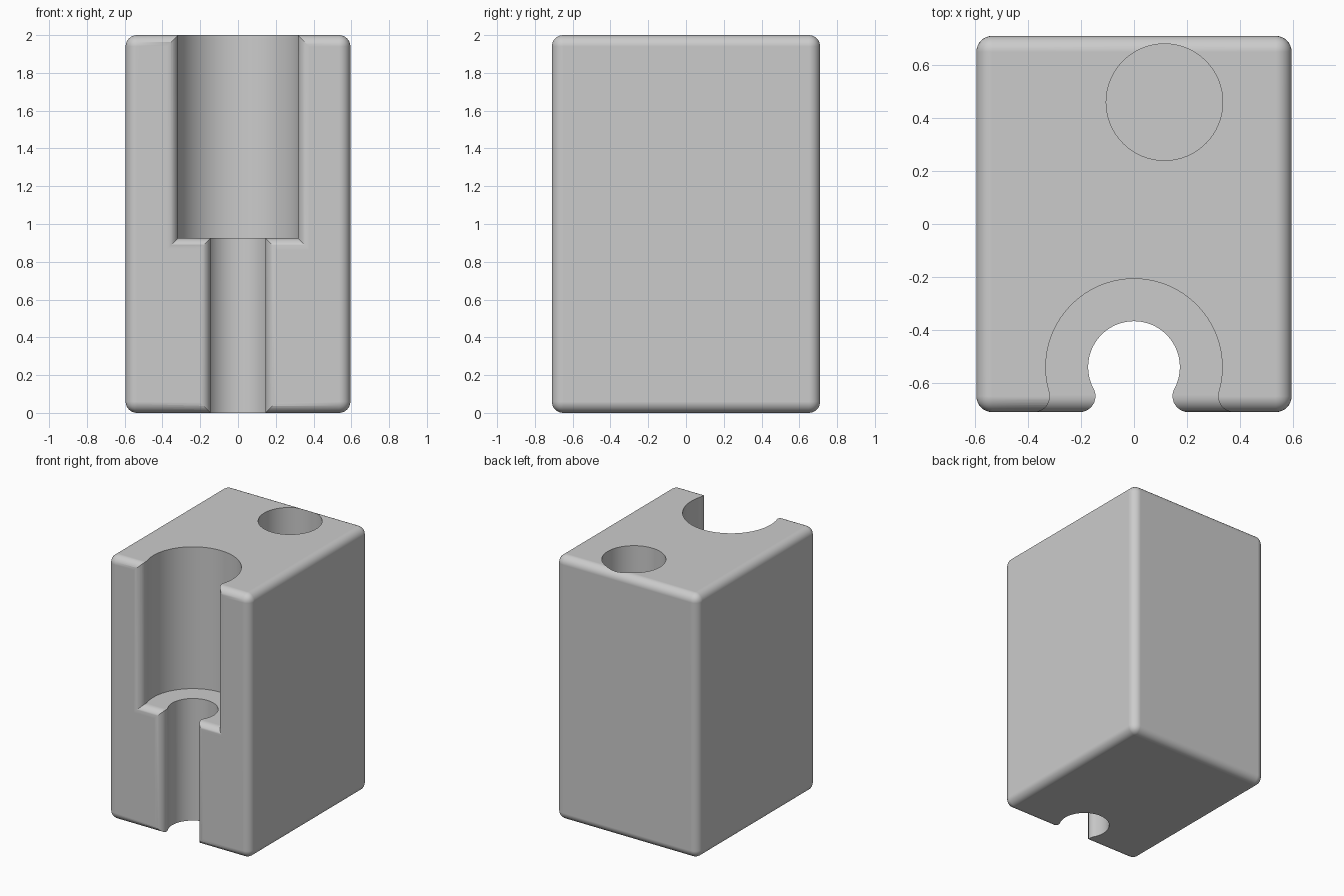
import bpy, bmesh
from math import sin, cos, pi, atan2, sqrt

HX, HY, H = 0.595, 0.71, 2.0      # half width, half depth, height
F = 0.06                          # edge rounding radius
BORE_Y = -0.54                    # centre of both front bores
LEDGE = 0.925                     # height of the step between the bores

cube = bpy.data.objects.get("Cube")
if cube:
    bpy.data.objects.remove(cube, do_unlink=True)

grey = bpy.data.materials.new("plain grey")
grey.use_nodes = True
grey.diffuse_color = (0.6, 0.6, 0.6, 1)
grey.node_tree.nodes["Principled BSDF"].inputs["Base Color"].default_value = (0.6, 0.6, 0.6, 1)


def make_object(name, bm):
    bmesh.ops.recalc_face_normals(bm, faces=bm.faces)
    mesh = bpy.data.meshes.new(name)
    bm.to_mesh(mesh)
    bm.free()
    mesh.materials.append(grey)
    obj = bpy.data.objects.new(name, mesh)
    bpy.context.collection.objects.link(obj)
    return obj


def bore_cutter(name, r, bottom, top):
    """Open bore whose mouth flares out through a rounded lip at the front."""
    lip_y = -HY + F
    dy = BORE_Y - lip_y
    lip_x = sqrt((r + F) ** 2 - dy ** 2)
    sweep = pi / 2 + atan2(dy, lip_x)
    steps = 32
    path = [(r * sin(t), BORE_Y + r * cos(t))
            for t in (sweep * (i + 0.5) / (steps + 0.5) for i in range(steps + 1))]
    start = atan2(dy, -lip_x)
    angles = [start + (pi - start) * i / 3 for i in range(1, 4)]
    angles += [pi + pi / 2 * i / 8 for i in range(1, 9)]
    path += [(lip_x + F * cos(a), lip_y + F * sin(a)) for a in angles]
    path.append((path[-1][0], -HY - 0.1))

    # Loft rectangles from the back of the bore to the open front
    bm = bmesh.new()
    rings = []
    for w, y in path:
        s = min(max(lip_y - y, 0), F)
        z = bottom - (F - sqrt(max(F * F - s * s, 0)))
        rings.append([bm.verts.new(p) for p in
                      ((-w, y, z), (w, y, z), (w, y, top), (-w, y, top))])
    for a, b in zip(rings, rings[1:]):
        for i in range(4):
            j = (i + 1) % 4
            bm.faces.new((a[i], a[j], b[j], b[i]))
    bm.faces.new(rings[0])
    bm.faces.new(rings[-1])
    return make_object(name, bm)


def hole_cutter(name, x, y, r, bottom, top):
    bm = bmesh.new()
    bmesh.ops.create_cone(bm, cap_ends=True, segments=64, radius1=r, radius2=r, depth=top - bottom)
    bmesh.ops.translate(bm, vec=(x, y, (top + bottom) / 2), verts=bm.verts)
    return make_object(name, bm)


# Rounded block
bm = bmesh.new()
bmesh.ops.create_cube(bm, size=1)
bmesh.ops.scale(bm, vec=(2 * HX, 2 * HY, H), verts=bm.verts)
bmesh.ops.translate(bm, vec=(0, 0, H / 2), verts=bm.verts)
bmesh.ops.bevel(bm, geom=bm.edges[:], offset=F, segments=8, profile=0.5, affect='EDGES')
block = make_object("holder_block", bm)

# Wide upper bore, narrow through bore, blind hole at the back
cutters = [
    bore_cutter("wide_bore_cutter", 0.333, LEDGE, H + 0.2),
    bore_cutter("narrow_bore_cutter", 0.173, -0.2, LEDGE + 0.4),
    hole_cutter("back_hole_cutter", 0.115, 0.46, 0.22, LEDGE, H + 0.2),
]
bpy.ops.object.select_all(action='DESELECT')
block.select_set(True)
bpy.context.view_layer.objects.active = block
for cutter in cutters:
    mod = block.modifiers.new(cutter.name, 'BOOLEAN')
    mod.operation = 'DIFFERENCE'
    mod.solver = 'EXACT'
    mod.object = cutter
    bpy.ops.object.modifier_apply(modifier=mod.name)
for cutter in cutters:
    bpy.data.objects.remove(cutter, do_unlink=True)

# Smooth rounded surfaces, crisp bore rims, flat large faces
bpy.ops.object.shade_smooth_by_angle(angle=pi / 6)
normals = block.modifiers.new("flat_faces", 'WEIGHTED_NORMAL')
normals.keep_sharp = True
